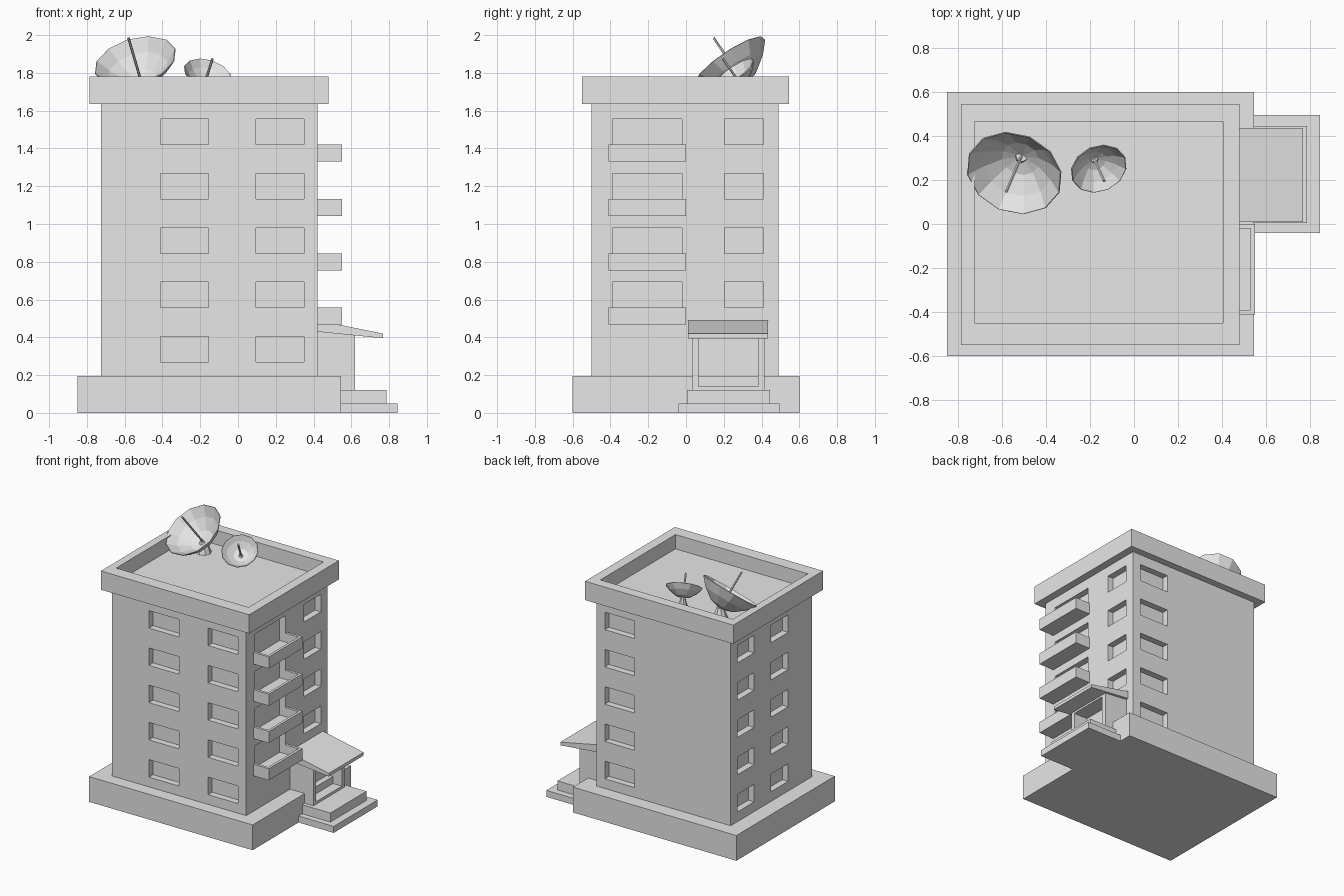
import bpy, bmesh, math
from mathutils import Vector, Matrix

cube = bpy.data.objects.get("Cube")
if cube:
    bpy.data.objects.remove(cube, do_unlink=True)

grey = bpy.data.materials.new("plain_grey")
grey.use_nodes = True
colour = (0.8, 0.8, 0.8, 1)
grey.diffuse_color = colour
grey.node_tree.nodes["Principled BSDF"].inputs["Base Color"].default_value = colour


def finish(name, bm):
    bmesh.ops.recalc_face_normals(bm, faces=bm.faces)
    mesh = bpy.data.meshes.new(name)
    bm.to_mesh(mesh)
    bm.free()
    mesh.materials.append(grey)
    obj = bpy.data.objects.new(name, mesh)
    bpy.context.collection.objects.link(obj)
    return obj


def add_box(bm, x, y, z):
    size = Matrix.Diagonal((x[1] - x[0], y[1] - y[0], z[1] - z[0], 1))
    centre = Matrix.Translation((sum(x) / 2, sum(y) / 2, sum(z) / 2))
    bmesh.ops.create_cube(bm, size=1, matrix=centre @ size)


def boxes(name, *items):
    bm = bmesh.new()
    for item in items:
        add_box(bm, *item)
    return finish(name, bm)


def carve(target, *items):
    cutter = boxes("cutter", *items)
    cutter.hide_render = True
    mod = target.modifiers.new("openings", 'BOOLEAN')
    mod.operation = 'DIFFERENCE'
    mod.solver = 'EXACT'
    mod.object = cutter
    bpy.context.view_layer.objects.active = target
    bpy.ops.object.modifier_apply(modifier=mod.name)
    bpy.data.objects.remove(cutter, do_unlink=True)


# Plinth and tower walls
X0, X1, Y0, Y1 = -0.725, 0.42, -0.5, 0.49
boxes("plinth", ((-0.85, 0.545), (-0.6, 0.6), (0, 0.195)))
walls = boxes("tower_walls", ((X0, X1), (Y0, Y1), (0.19, 1.64)))

# Recessed windows and balcony doors
D, OUT = 0.05, 0.1
openings = []
for floor in range(5):
    low = 0.27 + floor * 0.2875
    z = (low, low + 0.135)
    for x in ((-0.41, -0.155), (0.095, 0.35)):
        openings.append((x, (Y0 - OUT, Y0 + D), z))
    openings.append(((0.095, 0.35), (Y1 - D, Y1 + OUT), z))
    for y in ((-0.21, 0), (0.205, 0.41)):
        openings.append(((X0 - OUT, X0 + D), y, z))
    if floor:
        openings.append(((X1 - D, X1 + OUT), (0.205, 0.41), z))
        openings.append(((X1 - D, X1 + OUT), (-0.39, -0.02), (low - 0.07, low + 0.135)))
carve(walls, *openings)

# Balconies
T = 0.02
for floor in range(1, 5):
    top = 0.27 + floor * 0.2875
    low = top - 0.09
    x, y = (X1, 0.55), (-0.41, 0)
    boxes(f"balcony_{floor}",
          (x, y, (low, low + T)),
          ((x[1] - T, x[1]), y, (low + T, top)),
          ((x[0], x[1] - T), (y[0], y[0] + T), (low + T, top)),
          ((x[0], x[1] - T), (y[1] - T, y[1]), (low + T, top)))

# Roof tray with parapet
roof = boxes("roof_parapet", ((-0.785, 0.48), (-0.55, 0.545), (1.635, 1.78)))
carve(roof, ((-0.725, 0.405), (-0.45, 0.465), (1.67, 1.9)))

# Entrance porch, steps and sloping canopy
porch = boxes("entrance_porch", ((X1 - 0.01, 0.62), (0.035, 0.415), (0.1, 0.435)))
carve(porch, ((0.5, 0.7), (0.065, 0.38), (0.14, 0.395)))
boxes("lower_step", ((0.5, 0.845), (-0.04, 0.495), (0, 0.05)))
boxes("upper_step", ((0.5, 0.785), (0.005, 0.445), (0.05, 0.12)))
bm = bmesh.new()
side = [(X1, 0.43), (0.768, 0.395), (0.768, 0.42), (X1, 0.49)]
face = bm.faces.new([bm.verts.new((x, 0.01, z)) for x, z in side])
out = bmesh.ops.extrude_face_region(bm, geom=[face])
bmesh.ops.translate(bm, vec=(0, 0.425, 0),
                    verts=[v for v in out["geom"] if isinstance(v, bmesh.types.BMVert)])
finish("entrance_canopy", bm)


# Roof dishes: faceted bowl, feed rod and stand
def dish(name, base, tip, radius, depth, sides=12):
    base, tip = Vector(base), Vector(tip)
    axis = tip - base
    place = Matrix.Translation(base) @ axis.to_track_quat('Z', 'Y').to_matrix().to_4x4()
    bm = bmesh.new()
    centre = bm.verts.new((0, 0, 0))
    last = None
    for t in (0.4, 0.75, 1):
        ring = []
        for i in range(sides):
            a = math.tau * i / sides
            ring.append(bm.verts.new((radius * t * math.cos(a), radius * t * math.sin(a),
                                      depth * t ** 2)))
        for i in range(sides):
            j = (i + 1) % sides
            if last:
                bm.faces.new((last[i], last[j], ring[j], ring[i]))
            else:
                bm.faces.new((centre, ring[j], ring[i]))
        last = ring
    bm.transform(place)
    bowl = finish(name + "_bowl", bm)
    shell = bowl.modifiers.new("thickness", 'SOLIDIFY')
    shell.thickness = 0.005
    shell.offset = 0

    bm = bmesh.new()
    bmesh.ops.create_cone(bm, cap_ends=True, segments=6, radius1=0.007, radius2=0.007,
                          depth=axis.length,
                          matrix=place @ Matrix.Translation((0, 0, axis.length / 2)))
    finish(name + "_rod", bm)

    bm = bmesh.new()
    height = base.z - 1.67 + 0.01
    bmesh.ops.create_cone(bm, cap_ends=True, segments=8, radius1=radius * 0.25,
                          radius2=radius * 0.12, depth=height,
                          matrix=Matrix.Translation((base.x, base.y, 1.67 + height / 2)))
    finish(name + "_stand", bm)


dish("large_dish", (-0.51, 0.31, 1.745), (-0.58, 0.147, 1.985), 0.222, 0.145)
dish("small_dish", (-0.18, 0.295, 1.733), (-0.135, 0.195, 1.875), 0.13, 0.08)
